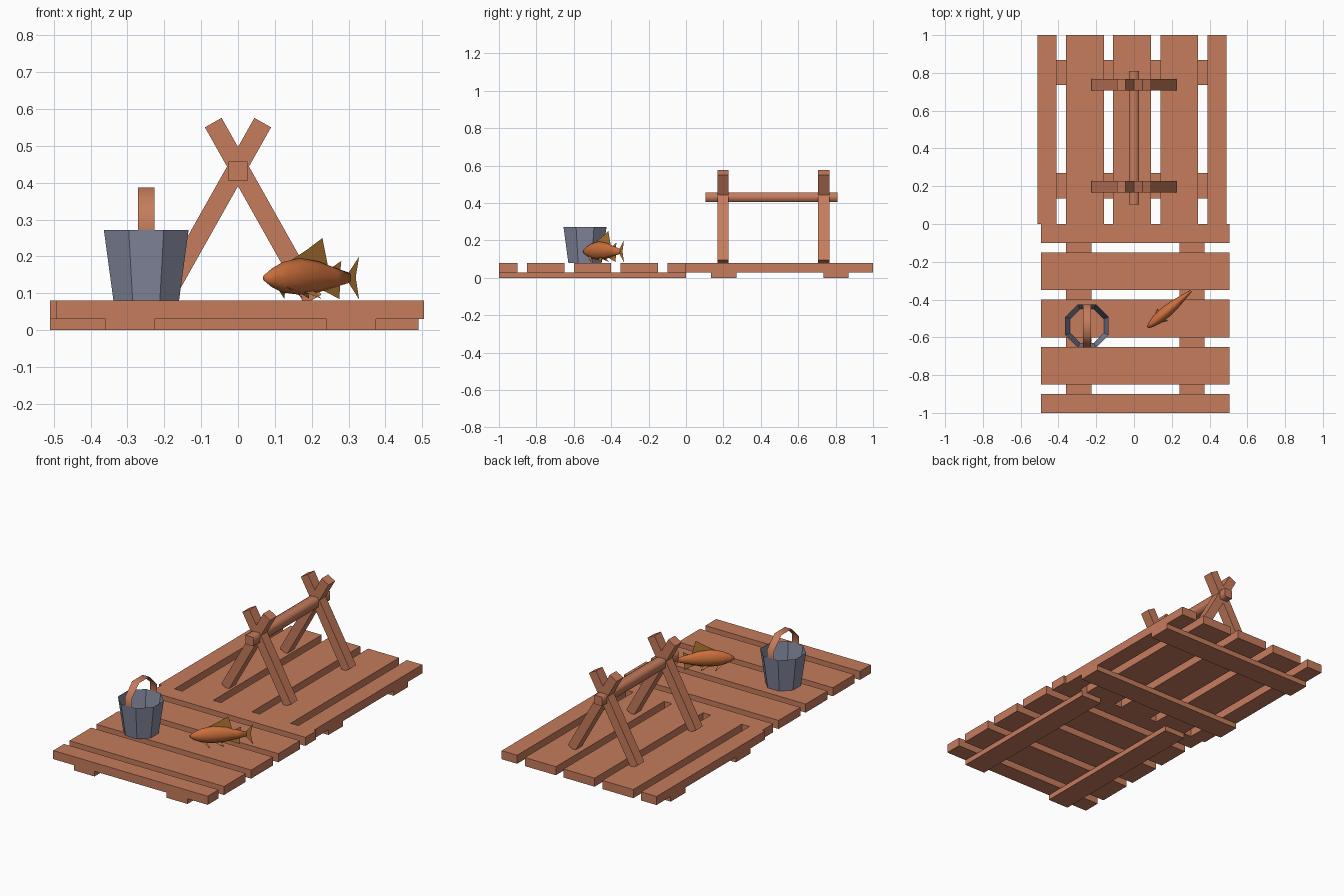
import bpy, bmesh, math
from mathutils import Matrix, Vector

if "Cube" in bpy.data.objects:
    bpy.data.objects.remove(bpy.data.objects["Cube"])


def material(name, rgb):
    m = bpy.data.materials.new(name)
    m.diffuse_color = (*rgb, 1)
    m.use_nodes = True
    m.node_tree.nodes["Principled BSDF"].inputs["Base Color"].default_value = m.diffuse_color
    return m


WOOD = material("wood", (0.56, 0.20, 0.108))
STEEL = material("steel", (0.235, 0.254, 0.345))
SCALES = material("fish_scales", (0.60, 0.16, 0.045))
FINS = material("fish_fins", (0.46, 0.20, 0.035))


def finish(name, bm, mat, smooth=False):
    me = bpy.data.meshes.new(name)
    bm.to_mesh(me)
    bm.free()
    me.materials.append(mat)
    for p in me.polygons:
        p.use_smooth = smooth
    ob = bpy.data.objects.new(name, me)
    bpy.context.collection.objects.link(ob)
    return ob


def box(name, centre, size, tilt=0.0, smooth=False):
    bm = bmesh.new()
    bmesh.ops.create_cube(bm, size=1)
    mat = (Matrix.Translation(centre) @ Matrix.Rotation(tilt, 4, 'Y')
           @ Matrix.Diagonal((*size, 1)))
    bmesh.ops.transform(bm, matrix=mat, verts=bm.verts)
    return finish(name, bm, WOOD, smooth)


def slab(name, x, y, z):
    box(name, ((x[0] + x[1]) / 2, (y[0] + y[1]) / 2, (z[0] + z[1]) / 2),
        (x[1] - x[0], y[1] - y[0], z[1] - z[0]))


# dock: two square pallets, the back one turned by 90 degrees
spans = [(-0.5, -0.4), (-0.35, -0.15), (-0.1, 0.1), (0.15, 0.35), (0.4, 0.5)]
beams = [(-0.367, -0.233), (0.233, 0.367)]
TOP, LOW = (0.03, 0.08), (0, 0.03)
for a, b in spans:
    slab("front_plank", (-0.493, 0.505), (a - 0.5, b - 0.5), TOP)
    slab("back_plank", (a - 0.01, b - 0.01), (0, 1), TOP)
for a, b in beams:
    slab("front_beam", (a + 0.007, b + 0.007), (-1, 0), LOW)
    slab("back_beam", (-0.51, 0.49), (a + 0.502, b + 0.502), LOW)

# rack: two crossed leg pairs and a bar
for y in (0.198, 0.737):
    for side in (-1, 1):
        box("rack_leg", (side * -0.068, y, 0.323), (0.052, 0.06, 0.551),
            tilt=side * math.atan2(0.27, 0.48))
bar = box("rack_bar", (0, 0.457, 0.431), (0.052, 0.706, 0.052), smooth=True)
for p in bar.data.polygons:
    if abs(p.normal.y) > 0.9:
        p.use_smooth = False
for e in bar.data.edges:
    a, b = (bar.data.vertices[i].co for i in e.vertices)
    e.use_edge_sharp = abs(a.y - b.y) < 0.01

# bucket: open eight-sided tapered tube
BX, BY, RIM = -0.249, -0.54, 0.272
bm = bmesh.new()
rings = []
for z, apothem in ((0.08, 0.089), (RIM, 0.115)):
    r = apothem / math.cos(math.pi / 8)
    rings.append([bm.verts.new((BX + r * math.cos((i + 0.5) * math.pi / 4),
                                BY + r * math.sin((i + 0.5) * math.pi / 4), z))
                  for i in range(8)])
for i in range(8):
    j = (i + 1) % 8
    bm.faces.new((rings[0][i], rings[0][j], rings[1][j], rings[1][i]))
finish("bucket", bm, STEEL)

# bucket handle: thin strip bent in an arch
bm = bmesh.new()
arch = [(-0.115, 0), (-0.115, 0.048), (-0.048, 0.115),
        (0.048, 0.115), (0.115, 0.048), (0.115, 0)]
pairs = [[bm.verts.new((BX + s * 0.022, BY + y, RIM + z)) for s in (-1, 1)]
         for y, z in arch]
for p, q in zip(pairs, pairs[1:]):
    bm.faces.new((p[0], p[1], q[1], q[0]))
finish("bucket_handle", bm, WOOD, smooth=True)

# fish: built along its own length, then turned on the deck
PLACE = Matrix.Translation((0.072, -0.547, 0)) @ Matrix.Rotation(math.radians(40), 4, 'Z')
# distance from mouth, belly height, back height, half width
stations = [(0.0, 0.133, 0.150, 0.007), (0.025, 0.117, 0.167, 0.017),
            (0.065, 0.102, 0.185, 0.028), (0.125, 0.096, 0.195, 0.031),
            (0.19, 0.102, 0.187, 0.026), (0.25, 0.117, 0.169, 0.015),
            (0.30, 0.128, 0.156, 0.006)]
bm = bmesh.new()
loops = []
for s, lo, hi, w in stations:
    loops.append([bm.verts.new((s, w * math.cos(i * math.pi / 4),
                                (lo + hi) / 2 + (hi - lo) / 2 * math.sin(i * math.pi / 4)))
                  for i in range(8)])
for p, q in zip(loops, loops[1:]):
    for i in range(8):
        j = (i + 1) % 8
        bm.faces.new((p[i], p[j], q[j], q[i]))
bm.faces.new(loops[0])
bm.faces.new(loops[-1])
bmesh.ops.recalc_face_normals(bm, faces=bm.faces)
bmesh.ops.transform(bm, matrix=PLACE, verts=bm.verts)
finish("fish_body", bm, SCALES, smooth=True)


def fin(name, points):
    bm = bmesh.new()
    bm.faces.new([bm.verts.new(PLACE @ Vector(p)) for p in points])
    finish(name, bm, FINS)


def flat(points):
    return [(s, 0, z) for s, z in points]


fin("dorsal_fin", flat([(0.085, 0.185), (0.15, 0.218), (0.205, 0.25), (0.225, 0.172)]))
fin("rear_dorsal_fin", flat([(0.235, 0.168), (0.272, 0.188), (0.268, 0.158)]))
fin("anal_fin", flat([(0.20, 0.11), (0.265, 0.085), (0.268, 0.125)]))
fin("upper_tail", flat([(0.295, 0.145), (0.298, 0.156), (0.335, 0.20), (0.323, 0.143)]))
fin("lower_tail", flat([(0.295, 0.145), (0.323, 0.143), (0.335, 0.083), (0.298, 0.128)]))
for side in (-1, 1):
    fin("pectoral_fin", [(0.06, side * 0.020, 0.118), (0.105, side * 0.042, 0.085),
                         (0.09, side * 0.020, 0.108)])
    fin("pelvic_fin", [(0.13, side * 0.012, 0.104), (0.18, side * 0.026, 0.085),
                       (0.165, side * 0.012, 0.106)])
